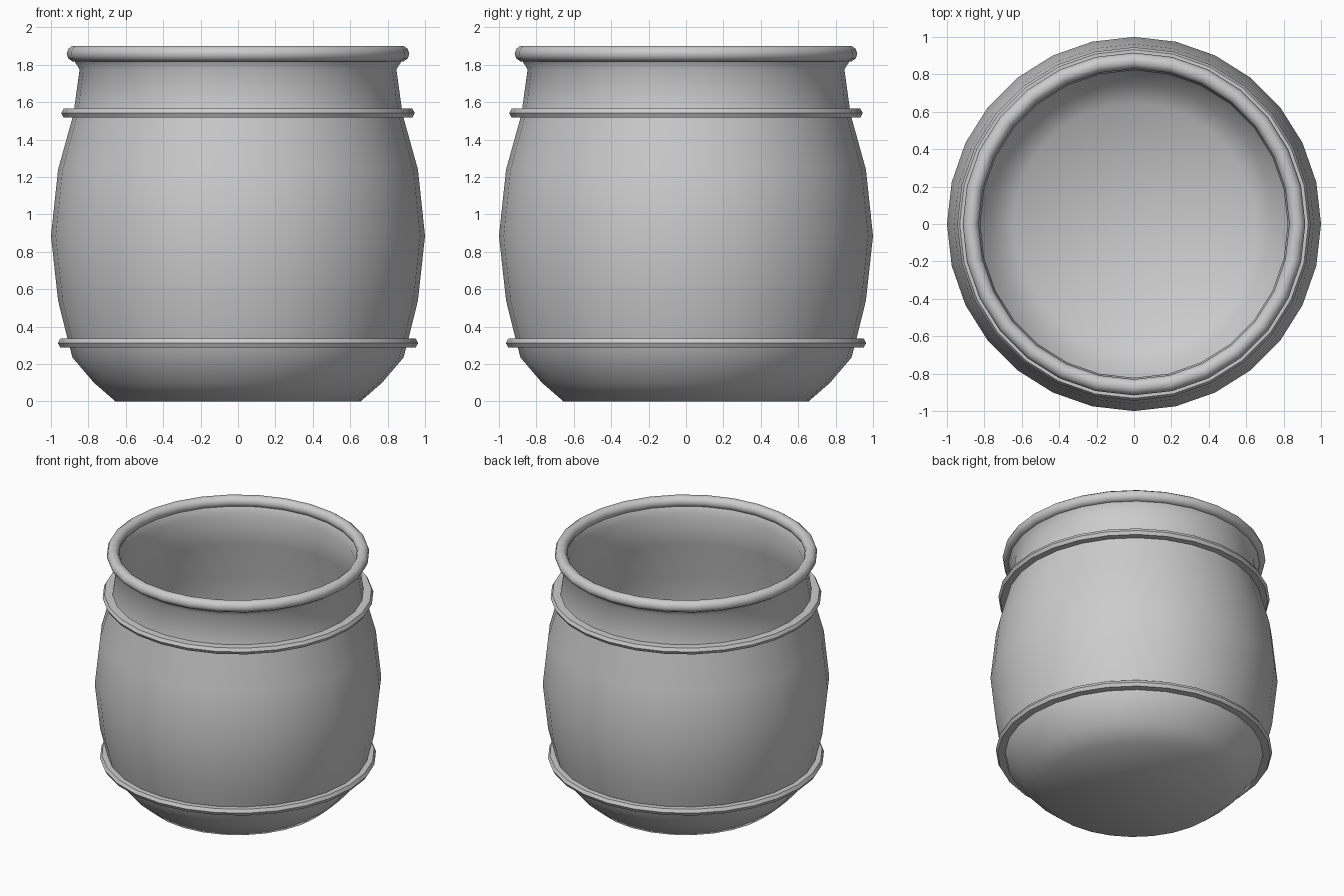
import bpy, bmesh, math

if "Cube" in bpy.data.objects:
    bpy.data.objects.remove(bpy.data.objects["Cube"])

SIDES = 28

grey = bpy.data.materials.new("plain_grey")
grey.diffuse_color = (0.6, 0.6, 0.6, 1)
grey.use_nodes = True
grey.node_tree.nodes["Principled BSDF"].inputs["Base Color"].default_value = grey.diffuse_color


def lathe(name, profile, closed, angle):
    """Spin an (r, z) profile around z; r = 0 makes a single pole vertex."""
    bm = bmesh.new()
    rings = []
    for r, z in profile:
        if r == 0:
            rings.append([bm.verts.new((0, 0, z))] * SIDES)
        else:
            rings.append([bm.verts.new((r * math.cos(2 * math.pi * i / SIDES),
                                        r * math.sin(2 * math.pi * i / SIDES), z))
                          for i in range(SIDES)])
    pairs = list(zip(rings, rings[1:]))
    if closed:
        pairs.append((rings[-1], rings[0]))
    for a, b in pairs:
        for i in range(SIDES):
            j = (i + 1) % SIDES
            corners = list(dict.fromkeys([a[i], a[j], b[j], b[i]]))
            bm.faces.new(corners)
    bmesh.ops.recalc_face_normals(bm, faces=bm.faces[:])
    mesh = bpy.data.meshes.new(name)
    bm.to_mesh(mesh)
    bm.free()
    mesh.materials.append(grey)
    obj = bpy.data.objects.new(name, mesh)
    bpy.context.collection.objects.link(obj)
    bpy.ops.object.select_all(action='DESELECT')
    obj.select_set(True)
    bpy.context.view_layer.objects.active = obj
    bpy.ops.object.shade_smooth_by_angle(angle=math.radians(angle))
    return obj


# Pot body: outer wall from the base up, over the lip, down the inner wall to the floor
outer = [(0.655, 0), (0.77, 0.10), (0.885, 0.235), (0.91, 0.33), (0.962, 0.54),
         (1.0, 0.885), (0.962, 1.24), (0.88, 1.535), (0.847, 1.775), (0.878, 1.825)]
inner = [(0.845, 1.83), (0.822, 1.775), (0.855, 1.535), (0.937, 1.235),
         (0.972, 0.885), (0.935, 0.545), (0.885, 0.335), (0.86, 0.25),
         (0.75, 0.125), (0.645, 0.03)]
lathe("pot_body", [(0, 0)] + outer + inner + [(0, 0.03)], False, 50)

# Rolled rim
rim = [(0.873 + 0.043 * math.cos(math.pi * k / 5), 1.86 + 0.043 * math.sin(math.pi * k / 5))
       for k in range(10)]
lathe("rolled_rim", rim, True, 50)

# Two raised bands with a ridged outer edge
for name, r, z in (("upper_band", 0.945, 1.542), ("lower_band", 0.963, 0.312)):
    h = 0.024
    band = [(r - 0.07, z - h), (r - 0.013, z - h), (r, z), (r - 0.013, z + h), (r - 0.07, z + h)]
    lathe(name, band, True, 30)
